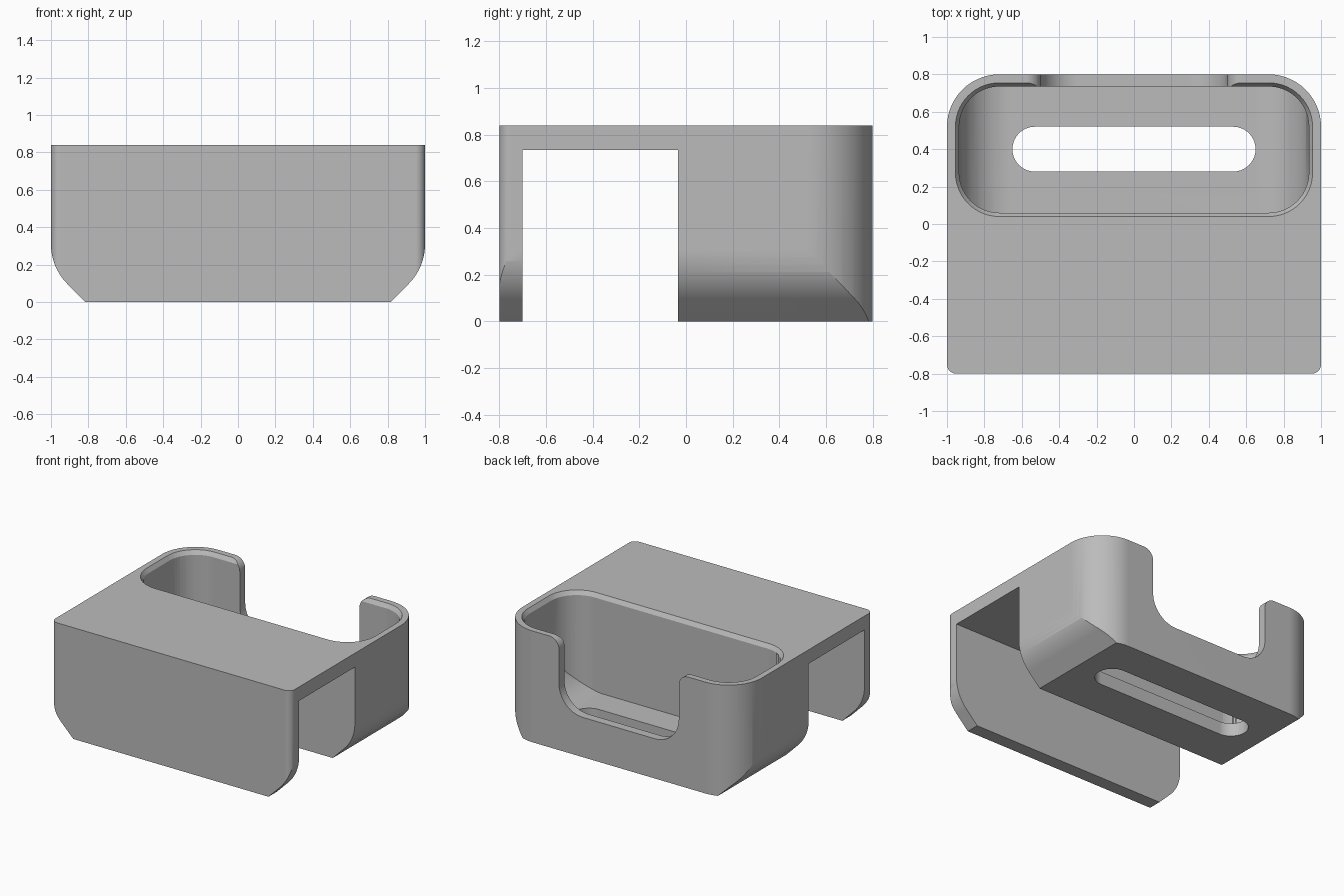
import bpy, bmesh, math
from mathutils import Vector

cube = bpy.data.objects.get("Cube")
if cube:
    bpy.data.objects.remove(cube, do_unlink=True)

grey = bpy.data.materials.new("light_grey")
grey.use_nodes = True
colour = (0.5, 0.5, 0.5, 1)
grey.diffuse_color = colour
grey.node_tree.nodes["Principled BSDF"].inputs["Base Color"].default_value = colour


def fillet(corners, segs=14):
    """Round each (u, v, radius) corner of a closed polygon."""
    out = []
    n = len(corners)
    for i, (u, v, r) in enumerate(corners):
        p = Vector((u, v))
        if r == 0:
            out.append(p)
            continue
        a = (Vector(corners[i - 1][:2]) - p).normalized()
        b = (Vector(corners[(i + 1) % n][:2]) - p).normalized()
        half = a.angle(b) / 2
        centre = p + (a + b).normalized() * (r / math.sin(half))
        start = p + a * (r / math.tan(half)) - centre
        end = p + b * (r / math.tan(half)) - centre
        sweep = start.angle_signed(end)
        for k in range(segs + 1):
            t = -sweep * k / segs
            c, s = math.cos(t), math.sin(t)
            out.append(centre + Vector((start.x * c - start.y * s,
                                        start.x * s + start.y * c)))
    return out


def box(u0, u1, v0, v1, r_low, r_high):
    return fillet([(u0, v0, r_low), (u1, v0, r_low), (u1, v1, r_high), (u0, v1, r_high)])


def loft(name, rings, axis):
    """Closed solid through (outline, depth) rings along the given axis."""
    place = {"x": lambda p, d: (d, p.x, p.y),
             "y": lambda p, d: (p.x, d, p.y),
             "z": lambda p, d: (p.x, p.y, d)}[axis]
    bm = bmesh.new()
    loops = [[bm.verts.new(place(p, d)) for p in pts] for pts, d in rings]
    bm.faces.new(loops[0])
    bm.faces.new(loops[-1])
    n = len(loops[0])
    for low, high in zip(loops, loops[1:]):
        for i in range(n):
            j = (i + 1) % n
            bm.faces.new((low[i], low[j], high[j], high[i]))
    bmesh.ops.recalc_face_normals(bm, faces=bm.faces)
    mesh = bpy.data.meshes.new(name)
    bm.to_mesh(mesh)
    bm.free()
    obj = bpy.data.objects.new(name, mesh)
    obj.data.materials.append(grey)
    bpy.context.collection.objects.link(obj)
    return obj


def prism(name, pts, d0, d1, axis):
    return loft(name, [(pts, d0), (pts, d1)], axis)


def combine(target, tool, operation):
    """Apply a boolean and discard the tool."""
    mod = target.modifiers.new(operation, "BOOLEAN")
    mod.operation = operation
    mod.solver = "EXACT"
    mod.object = tool
    graph = bpy.context.evaluated_depsgraph_get()
    mesh = bpy.data.meshes.new_from_object(target.evaluated_get(graph))
    target.modifiers.clear()
    target.data = mesh
    bpy.data.objects.remove(tool, do_unlink=True)


# Body: rounded plan trimmed by the chamfered front profile
W, D, H = 1.0, 0.8, 0.84
holder = prism("holder_body", box(-W, W, -D, D, 0.05, 0.28), -0.1, 1, "z")
profile = fillet([(-0.815, 0, 0), (0.815, 0, 0), (W, 0.185, 0.3), (W, H, 0),
                  (-W, H, 0), (-W, 0.185, 0.3)])
combine(holder, prism("side_profile", profile, -1, 1, "y"), "INTERSECT")

# Clip channel running across the width, open at the bottom
channel = box(-0.7, -0.035, -0.2, 0.735, 0, 0)
combine(holder, prism("clip_channel", channel, -1.2, 1.2, "x"), "DIFFERENCE")


# Pocket with rounded floor ends
def pocket_outline(grow):
    x, r = 0.935 + grow, 0.215 + grow
    return box(-x, x, 0.06 - grow, 0.735 + grow, r, r)


pocket = prism("pocket", pocket_outline(0), -0.1, 1, "z")
floor = box(-0.935, 0.935, 0.1, 0.95, 0.28, 0)
combine(pocket, prism("pocket_floor", floor, -0.2, 1, "y"), "INTERSECT")
combine(holder, pocket, "DIFFERENCE")

# Chamfered pocket rim
rim = [(pocket_outline(g), H - 0.03 + 1.5 * g) for g in (-0.01, 0.04)]
combine(holder, loft("pocket_rim", rim, "z"), "DIFFERENCE")

# Rear notch with rounded bottom and rounded upper lips
N, LIP = 0.5, 0.08
notch = fillet([(-N, 0.3, 0.2), (N, 0.3, 0.2), (N, H, LIP), (0.8, H, 0),
                (0.8, 1, 0), (-0.8, 1, 0), (-0.8, H, 0), (-N, H, LIP)])
combine(holder, prism("rear_notch", notch, 0.65, 1, "y"), "DIFFERENCE")

# Long slot through the pocket floor
slot = box(-0.65, 0.65, 0.28, 0.52, 0.1199, 0.1199)
combine(holder, prism("floor_slot", slot, -0.2, 0.2, "z"), "DIFFERENCE")

# Smooth curves, crisp edges
bpy.ops.object.select_all(action="DESELECT")
holder.select_set(True)
bpy.context.view_layer.objects.active = holder
bpy.ops.object.shade_smooth_by_angle(angle=math.radians(25))
weighted = holder.modifiers.new("flat_face_normals", "WEIGHTED_NORMAL")
weighted.keep_sharp = True
